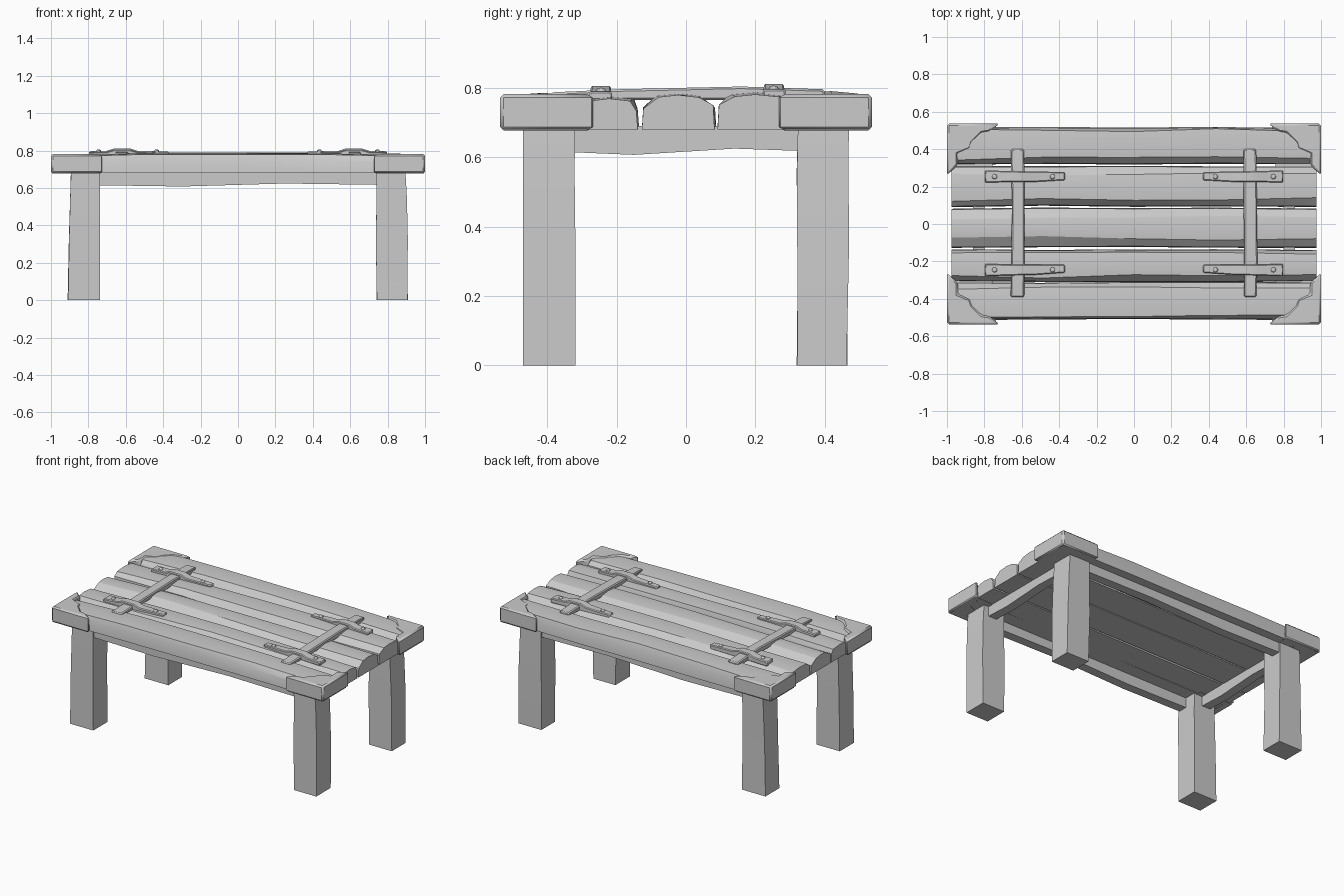
import bpy, bmesh, math, random
from mathutils import Vector

random.seed(4)
cube = bpy.data.objects.get("Cube")
if cube:
    bpy.data.objects.remove(cube, do_unlink=True)

grey = bpy.data.materials.new("grey")
grey.use_nodes = True
grey.diffuse_color = (0.6, 0.6, 0.6, 1)
grey.node_tree.nodes["Principled BSDF"].inputs["Base Color"].default_value = (0.6, 0.6, 0.6, 1)


def jit(a):
    return random.uniform(-a, a)


def finish(bm, name, bevel=0):
    bmesh.ops.recalc_face_normals(bm, faces=bm.faces)
    me = bpy.data.meshes.new(name)
    bm.to_mesh(me)
    bm.free()
    me.materials.append(grey)
    ob = bpy.data.objects.new(name, me)
    bpy.context.collection.objects.link(ob)
    if bevel:
        mod = ob.modifiers.new("Bevel", 'BEVEL')
        mod.width = bevel
        mod.segments = 1
        mod.limit_method = 'ANGLE'
    bpy.ops.object.select_all(action='DESELECT')
    bpy.context.view_layer.objects.active = ob
    ob.select_set(True)
    bpy.ops.object.shade_smooth_by_angle(angle=math.radians(20))
    return ob


def loft(name, rings, bevel=0):
    """Skin a list of matching cross-sections and close both ends."""
    bm = bmesh.new()
    vs = [[bm.verts.new(p) for p in r] for r in rings]
    n = len(vs[0])
    for a, b in zip(vs, vs[1:]):
        for i in range(n):
            j = (i + 1) % n
            bm.faces.new((a[i], a[j], b[j], b[i]))
    bm.faces.new(vs[0][::-1])
    bm.faces.new(vs[-1])
    return finish(bm, name, bevel)


def rect_x(x, y0, y1, z0, z1):
    return [(x, y0, z0), (x, y1, z0), (x, y1, z1), (x, y0, z1)]


def rect_y(y, x0, x1, z0, z1):
    return [(x0, y, z0), (x1, y, z0), (x1, y, z1), (x0, y, z1)]


# Tabletop planks with worn, rounded upper edges: y range, edge widths, top height
planks = [
    ("front_plank", -0.512, -0.312, 0.02, 0.03, 0.772),
    ("front_middle_plank", -0.309, -0.136, 0.03, 0.02, 0.766),
    ("centre_plank", -0.126, 0.084, 0.05, 0.05, 0.775),
    ("back_middle_plank", 0.094, 0.312, 0.04, 0.04, 0.776),
    ("back_plank", 0.318, 0.515, 0.03, 0.015, 0.774),
]
for name, y0, y1, e0, e1, top in planks:
    rings = []
    for t in (-1, -0.5, 0, 0.45, 1):
        x = t * 0.976
        lift = 0.012 * (1 - t * t) + jit(0.003)
        a, b = y0 + jit(0.004), y1 + jit(0.004)
        za, zb = top - 0.03 + jit(0.006), top - 0.03 + jit(0.006)
        w0, w1 = e0 + jit(0.01), e1 + jit(0.008)
        rings.append([(x, a, 0.68), (x, b, 0.68), (x, b - 0.004, zb),
                      (x, b - w1, top + lift - 0.004),
                      (x, (a + b) / 2, top + lift + 0.003),
                      (x, a + w0, top + lift - 0.003), (x, a + 0.004, za)])
    loft(name, rings)

# Corner caps, legs: mirrored into the four corners
cap_outline = [(1.0, 0.536), (0.72, 0.536), (0.775, 0.492), (0.815, 0.486), (0.865, 0.435),
               (0.875, 0.402), (0.942, 0.375), (0.942, 0.315), (1.0, 0.262)]
for sx, side in ((1, "left"), (-1, "right")):
    for sy, end in ((-1, "front"), (1, "back")):
        bm = bmesh.new()
        face = bm.faces.new([bm.verts.new((x * sx, y * sy, 0.677)) for x, y in cap_outline])
        out = bmesh.ops.extrude_face_region(bm, geom=[face])
        up = [v for v in out["geom"] if isinstance(v, bmesh.types.BMVert)]
        bmesh.ops.translate(bm, vec=(0, 0, 0.105), verts=up)
        finish(bm, f"{end}_{side}_corner_cap", 0.01)

        # Lower block that wraps the outside edge beneath the cap lip
        block = [(0.995, 0.53), (0.74, 0.53), (0.735, 0.50), (0.76, 0.29), (0.965, 0.28), (0.995, 0.285)]
        loft(f"{end}_{side}_corner_block",
             [[(x * sx, y * sy, z) for x, y in block] for z in (0.678, 0.72)])

        # Leg with slightly uneven hewn sides
        rings = []
        for z, out_x in ((0, 0.908), (0.33, 0.905), (0.55, 0.9), (0.7, 0.893)):
            x0, x1 = 0.74 + jit(0.003), out_x + jit(0.004)
            y0, y1 = 0.321 + jit(0.003), 0.467 + jit(0.004)
            rings.append([(x * sx, y * sy, z) for x, y in ((x0, y0), (x1, y0), (x1, y1), (x0, y1))])
        loft(f"{end}_{side}_leg", rings)

# Aprons between the legs, with a wavy lower edge
for s, end, side in ((-1, "front", "right"), (1, "back", "left")):
    low = ((-0.76, 0.615), (-0.3, 0.608), (0.25, 0.624), (0.76, 0.617))
    loft(f"{end}_apron", [rect_x(x, s * 0.43 - 0.03, s * 0.43 + 0.03, z, 0.69) for x, z in low])
    low = ((-0.34, 0.615), (-0.15, 0.607), (0.14, 0.625), (0.34, 0.618))
    loft(f"{side}_apron", [rect_y(y, s * 0.83 - 0.03, s * 0.83 + 0.03, z, 0.69) for y, z in low])

# Cross bars laid over the planks, strapped down by riveted cleats
for s, side in ((-1, "right"), (1, "left")):
    c = s * 0.62
    path = ((-0.39, 0.787), (-0.2, 0.796), (0.16, 0.804), (0.4, 0.796))
    loft(f"{side}_cross_bar",
         [rect_y(y, c - 0.035 + jit(0.005), c + 0.035 + jit(0.005), 0.765, z) for y, z in path], 0.006)
    for y, end in ((-0.245, "front"), (0.253, "back")):
        rise = 0.006 if y > 0 else 0
        # local x runs from the outer end to the inner end
        strap = ((0.797, 0.033, 0.79, 0), (0.7, 0.03, 0.793, 0), (0.66, 0.029, 0.806, 0),
                 (0.58, 0.028, 0.806, 0), (0.54, 0.028, 0.793, 0), (0.37, 0.022, 0.789, 0.005))
        slant = -0.008 if y > 0 else 0.008
        loft(f"{end}_{side}_cleat",
             [rect_x(s * x, y + dy - w + slant * (0.6 - x), y + dy + w + slant * (0.6 - x), 0.765, z + rise)
              for x, w, z, dy in strap], 0.005)
        for x in (0.745, 0.435):
            bm = bmesh.new()
            bmesh.ops.create_uvsphere(bm, u_segments=10, v_segments=6, radius=0.014)
            bmesh.ops.scale(bm, vec=(1, 1, 0.7), verts=bm.verts)
            bmesh.ops.translate(bm, vec=(s * x, y, 0.791 + rise), verts=bm.verts)
            finish(bm, f"{end}_{side}_rivet")
